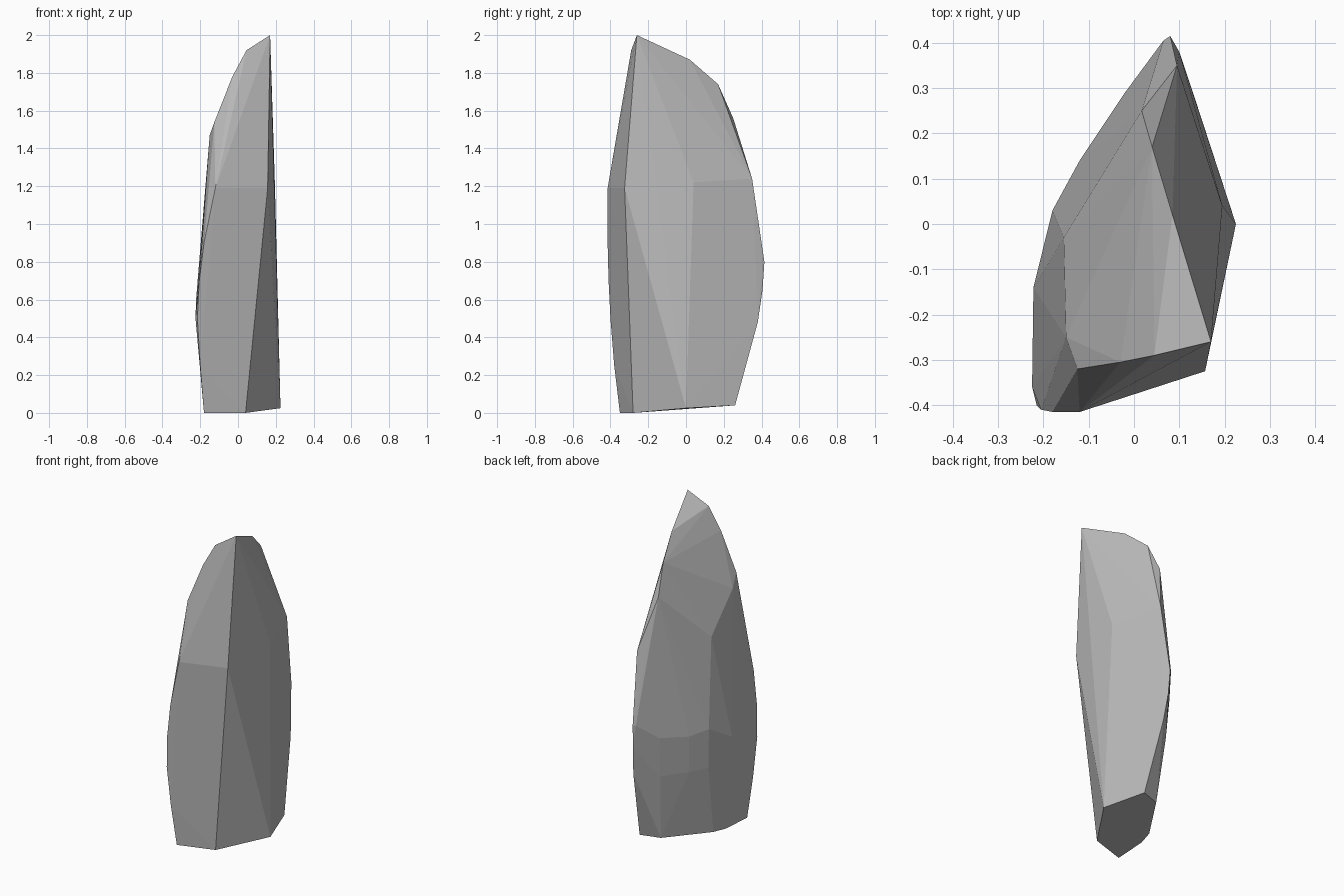
import bpy
import bmesh
import math
from mathutils import Vector

# Remove the default object
default_cube = bpy.data.objects.get("Cube")
if default_cube is not None:
    bpy.data.objects.remove(default_cube, do_unlink=True)


def make_material(name, colour):
    material = bpy.data.materials.new(name)
    material.use_nodes = True
    material.diffuse_color = colour
    shader = material.node_tree.nodes["Principled BSDF"]
    shader.inputs["Base Color"].default_value = colour
    shader.inputs["Roughness"].default_value = 0.9
    return material


def wrap_hull(name, corner_groups, material):
    """Wrap a faceted stone skin around groups of chipped corners."""
    bm = bmesh.new()
    for group in corner_groups:
        for corner in group:
            bm.verts.new(Vector(corner))
    result = bmesh.ops.convex_hull(bm, input=bm.verts[:])
    unused = set(result["geom_interior"]) | set(result["geom_unused"])
    loose = [item for item in unused if isinstance(item, bmesh.types.BMVert)]
    bmesh.ops.delete(bm, geom=loose, context="VERTS")
    # Merge nearly coplanar triangles into broad facets
    bmesh.ops.dissolve_limit(bm, angle_limit=math.radians(1),
                             verts=bm.verts[:], edges=bm.edges[:])
    bmesh.ops.recalc_face_normals(bm, faces=bm.faces[:])
    mesh = bpy.data.meshes.new(name)
    bm.to_mesh(mesh)
    bm.free()
    mesh.materials.append(material)
    for polygon in mesh.polygons:
        polygon.use_smooth = False
    stone = bpy.data.objects.new(name, mesh)
    bpy.context.collection.objects.link(stone)
    return stone


# Slightly tilted foot
foot = [(.04, -.28, 0), (.225, 0, .025), (.14, .26, .04), (.02, .22, .037),
        (-.155, -.05, .018), (-.178, -.144, .01), (-.18, -.35, 0)]

# Rounded left flank and rear edge
flank = [(-.2, -.38, .25), (-.215, -.4, .5), (-.205, -.41, .7),
         (-.18, -.415, .9), (-.205, -.15, .3), (-.225, -.36, .5),
         (-.222, -.14, .6), (-.18, .03, .7), (-.12, .14, .68),
         (-.17, .02, .45), (-.11, .13, .45), (-.02, .29, .7),
         (-.01, .27, .45), (.1, .38, .48), (.085, .405, .65),
         (.08, .415, .8), (.065, .405, .8)]

# Shoulder where the shard starts to narrow
shoulder = [(.157, -.325, 1.19), (-.12, -.415, 1.19), (-.155, -.03, 1.25),
            (.195, .04, 1.22), (.095, .35, 1.24), (-.15, -.25, 1.47)]

# Chipped crown ridges running down from the tip
crown = [(.17, -.26, 2), (.045, -.29, 1.92), (-.03, -.305, 1.78),
         (-.125, -.32, 1.54), (.085, .02, 1.87), (.04, .17, 1.74),
         (.017, .25, 1.56)]

stone_grey = make_material("stone grey", (.5, .5, .5, 1))
wrap_hull("rock_shard", [foot, flank, shoulder, crown], stone_grey)
